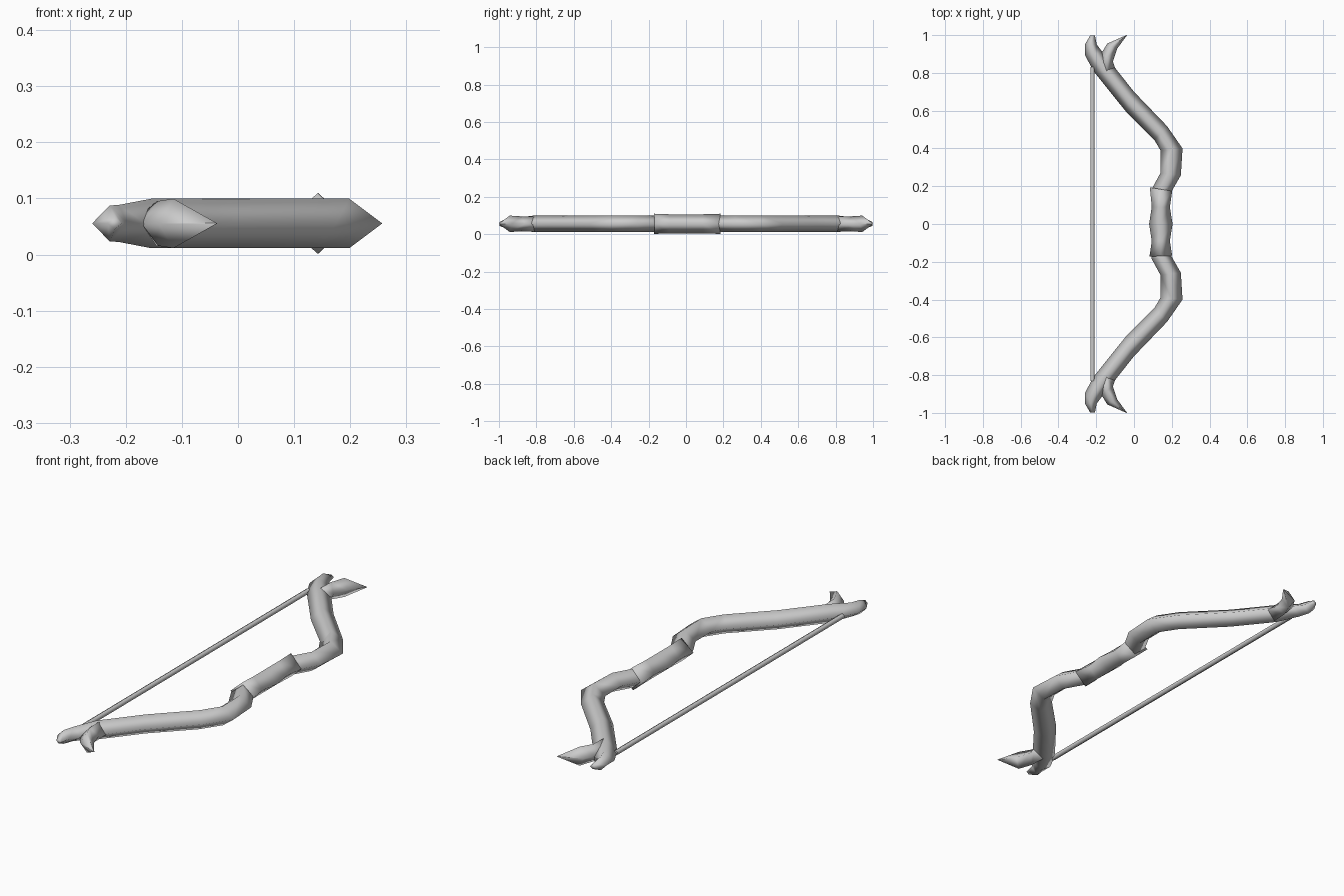
import bpy, bmesh

ZC = 0.0555


def loft(name, sections, flip=1):
    """Four-sided smooth tube; each section is (left x, left y, right x, right y, half height)."""
    bm = bmesh.new()
    rings = []
    for lx, ly, rx, ry, h in sections:
        mx, my = (lx + rx) / 2, (ly + ry) / 2
        pts = [(lx, ly, ZC), (mx, my, ZC + h), (rx, ry, ZC), (mx, my, ZC - h)]
        rings.append([bm.verts.new((x, y * flip, z)) for x, y, z in pts])
    for a, b in zip(rings, rings[1:]):
        for i in range(4):
            j = (i + 1) % 4
            bm.faces.new((a[i], a[j], b[j], b[i]))
    bm.faces.new(rings[0])
    bm.faces.new(rings[-1])
    bmesh.ops.recalc_face_normals(bm, faces=bm.faces)
    for f in bm.faces:
        f.smooth = True
    mesh = bpy.data.meshes.new(name)
    bm.to_mesh(mesh)
    bm.free()
    obj = bpy.data.objects.new(name, mesh)
    bpy.context.collection.objects.link(obj)
    return obj


# Curved limb that ends in the main tip
limb = [
    (0.095, 0.160, 0.190, 0.160, 0.044),
    (0.092, 0.182, 0.200, 0.174, 0.044),
    (0.140, 0.270, 0.248, 0.258, 0.044),
    (0.140, 0.390, 0.257, 0.400, 0.044),
    (0.108, 0.445, 0.175, 0.518, 0.044),
    (-0.045, 0.598, 0.000, 0.700, 0.044),
    (-0.215, 0.810, -0.095, 0.820, 0.044),
    (-0.260, 0.895, -0.165, 0.908, 0.033),
    (-0.260, 0.950, -0.197, 0.950, 0.032),
    (-0.232, 0.998, -0.207, 0.998, 0.010),
]
# Side spike that forks off near the tip
spike = [
    (-0.195, 0.800, -0.095, 0.810, 0.040),
    (-0.172, 0.905, -0.112, 0.860, 0.040),
    (-0.142, 0.955, -0.088, 0.930, 0.044),
    (-0.040, 1.000, -0.037, 0.999, 0.001),
]
for side, flip in (("upper", 1), ("lower", -1)):
    loft(side + "_limb", limb, flip)
    loft(side + "_spike", spike, flip)

# Grip with flared ends and a slight swell in the middle
loft("grip", [
    (0.082, -0.172, 0.202, -0.168, 0.054),
    (0.094, -0.090, 0.190, -0.090, 0.051),
    (0.080, 0.000, 0.204, 0.000, 0.051),
    (0.094, 0.090, 0.190, 0.090, 0.051),
    (0.084, 0.194, 0.202, 0.174, 0.054),
])

# Bow string
bpy.ops.mesh.primitive_cylinder_add(vertices=6, radius=0.012, depth=1.66,
                                    location=(-0.22, 0, ZC), rotation=(1.5707963, 0, 0))
string = bpy.context.object
string.name = "bow_string"
bpy.ops.object.shade_smooth_by_angle(angle=1.2)
